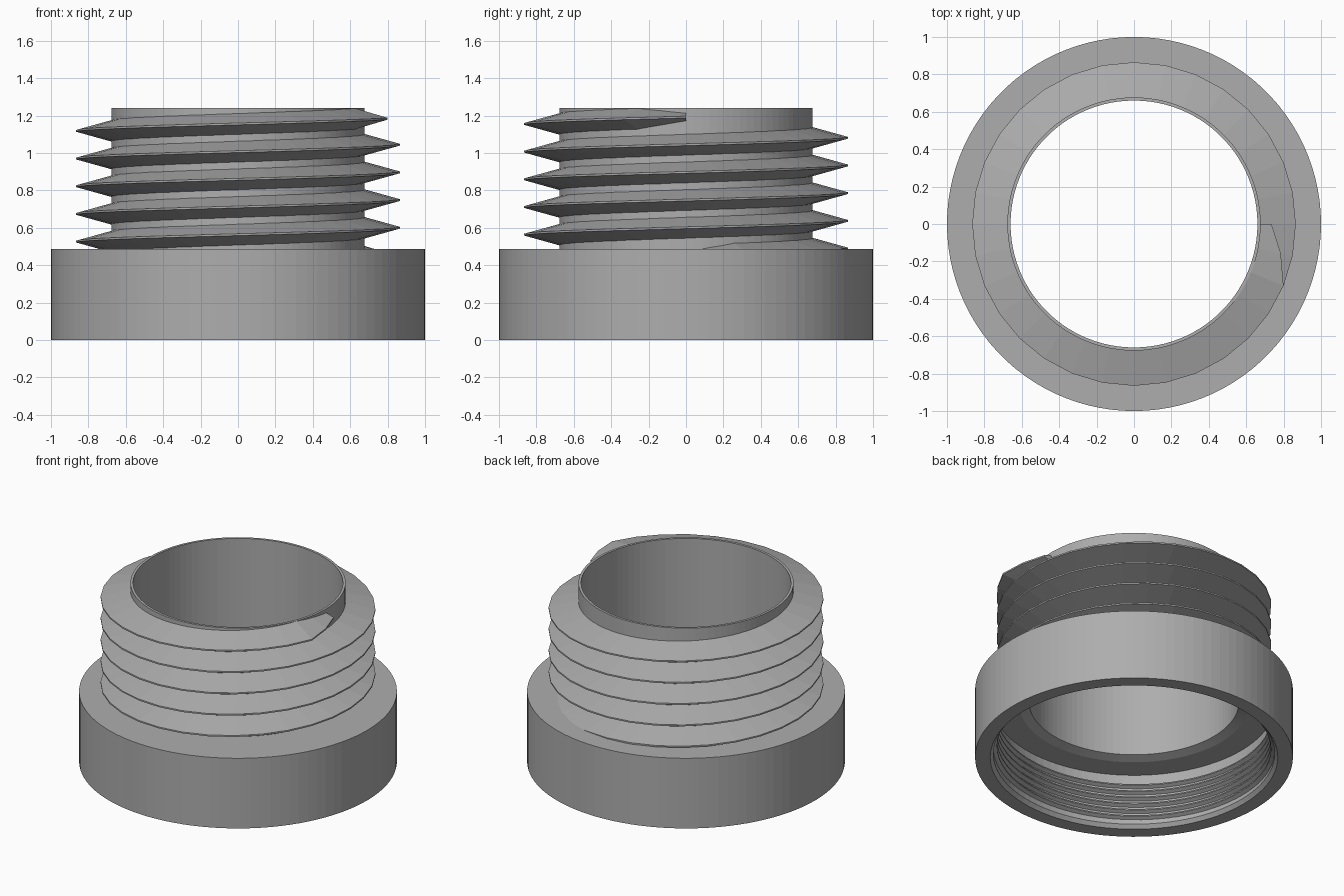
import bpy
import bmesh
from math import cos, sin, pi

cube = bpy.data.objects.get("Cube")
if cube:
    bpy.data.objects.remove(cube)

GREY = 0.42
grey = bpy.data.materials.new("plain_grey")
grey.use_nodes = True
grey.diffuse_color = (GREY, GREY, GREY, 1)
grey.node_tree.nodes["Principled BSDF"].inputs["Base Color"].default_value = (GREY, GREY, GREY, 1)


def finish(bm, name):
    bmesh.ops.recalc_face_normals(bm, faces=bm.faces)
    mesh = bpy.data.meshes.new(name)
    bm.to_mesh(mesh)
    bm.free()
    mesh.materials.append(grey)
    obj = bpy.data.objects.new(name, mesh)
    bpy.context.collection.objects.link(obj)
    return obj


def bridge(bm, a, b):
    n = len(a)
    for i in range(n):
        j = (i + 1) % n
        bm.faces.new((a[i], a[j], b[j], b[i]))


def revolve(name, profile, segments):
    """Turn a closed (radius, z) outline around the z axis."""
    bm = bmesh.new()
    rings = []
    for k in range(segments):
        t = 2 * pi * k / segments
        rings.append([bm.verts.new((r * cos(t), r * sin(t), z)) for r, z in profile])
    for k in range(segments):
        bridge(bm, rings[k], rings[(k + 1) % segments])
    return finish(bm, name)


def thread(name, root, crest, half, flat, pitch, turns, z0, segments, taper):
    """Sweep a trapezoid ridge along a right-handed helix, fading at both ends."""
    bm = bmesh.new()
    total = turns * segments
    rings = []
    for k in range(total + 1):
        t = 2 * pi * k / segments
        z = z0 + pitch * k / segments
        f = min(1, (min(k, total - k) + 1) / (taper + 1))
        r = root + (crest - root) * f
        h = flat + (half - flat) * f
        section = ((root, -h), (r, -flat), (r, flat), (root, h))
        rings.append([bm.verts.new((a * cos(t), a * sin(t), z + b)) for a, b in section])
    for a, b in zip(rings, rings[1:]):
        bridge(bm, a, b)
    bm.faces.new(rings[0])
    bm.faces.new(rings[-1])
    return finish(bm, name)


# Hollow collar and neck in one turned body
revolve("collar_and_neck", [
    (0.66, 1.24), (0.677, 1.24), (0.677, 0.487), (1, 0.487), (1, 0),
    (0.905, 0), (0.885, 0.025), (0.885, 0.38), (0.72, 0.38), (0.66, 0.4),
], 100)

# Coarse thread around the neck
thread("neck_thread", 0.67, 0.865, 0.058, 0.005, 0.148, 5, 0.452, 32, 2)

# Fine thread inside the collar
thread("collar_inner_thread", 0.89, 0.862, 0.019, 0.004, 0.045, 6, 0.045, 64, 2)
